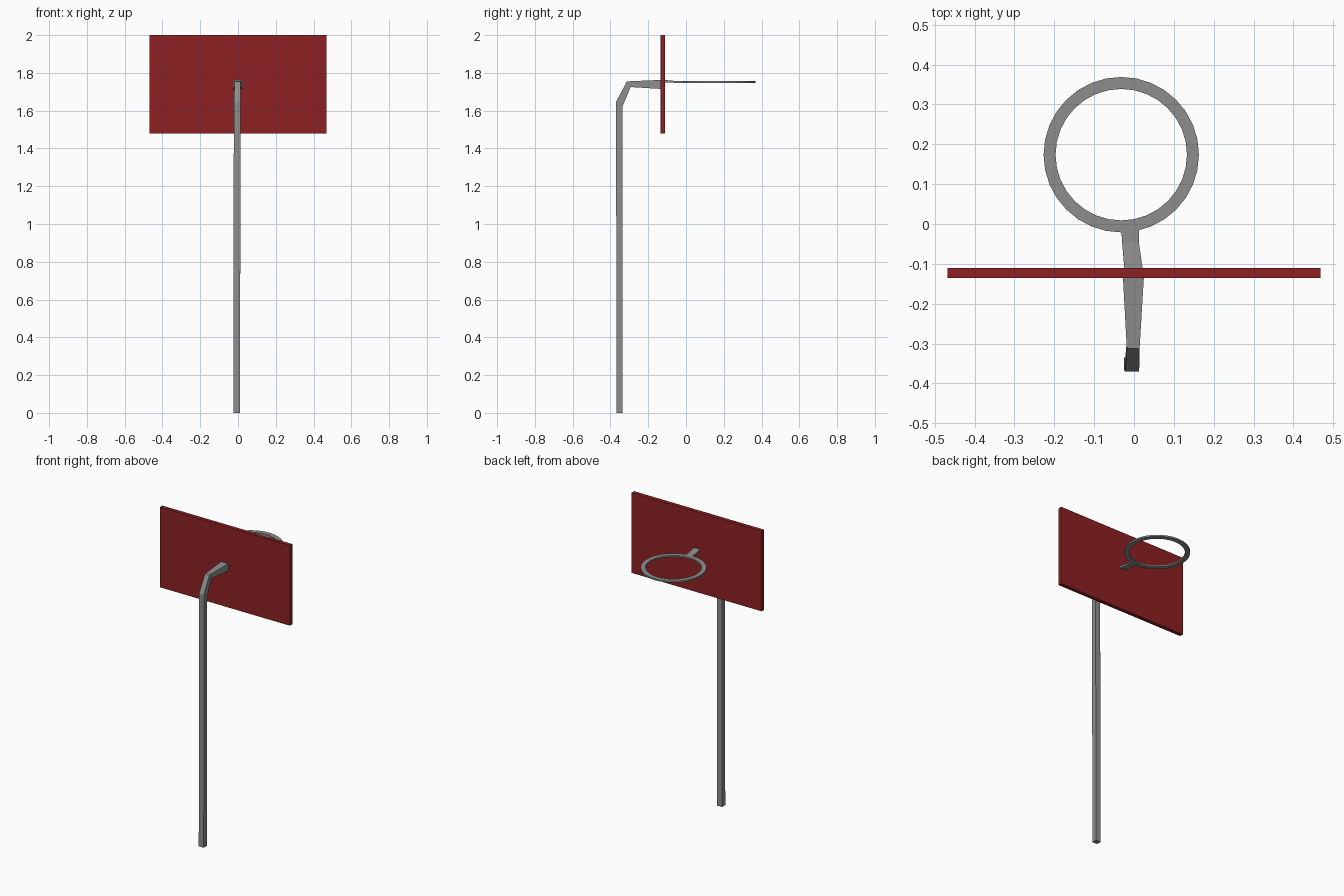
import bpy
from math import cos, sin, tau

if "Cube" in bpy.data.objects:
    bpy.data.objects.remove(bpy.data.objects["Cube"], do_unlink=True)


def material(name, rgb):
    mat = bpy.data.materials.new(name)
    mat.use_nodes = True
    mat.diffuse_color = (*rgb, 1)
    bsdf = next(n for n in mat.node_tree.nodes if n.type == "BSDF_PRINCIPLED")
    bsdf.inputs["Base Color"].default_value = (*rgb, 1)
    return mat


steel = material("grey steel", (0.27, 0.27, 0.27))
red = material("dark red", (0.27, 0.015, 0.016))


def loft(name, sections, mat, closed=False):
    """Join four-cornered sections into one flat-faced solid."""
    verts = [p for s in sections for p in s]
    count = len(sections)
    faces = []
    for i in range(count if closed else count - 1):
        a, b = 4 * i, 4 * ((i + 1) % count)
        for k in range(4):
            n = (k + 1) % 4
            faces.append((a + k, a + n, b + n, b + k))
    if not closed:
        faces += [(3, 2, 1, 0), tuple(4 * (count - 1) + k for k in range(4))]
    mesh = bpy.data.meshes.new(name)
    mesh.from_pydata(verts, [], faces)
    mesh.materials.append(mat)
    obj = bpy.data.objects.new(name, mesh)
    bpy.context.collection.objects.link(obj)
    return obj


def section(x0, x1, lower, upper):
    """Cross-section from its lower and upper (y, z) edges."""
    return [(x0, *lower), (x1, *lower), (x1, *upper), (x0, *upper)]


# Bent pole, widening towards the board
loft("pole", [
    section(-0.025, 0.011, (-0.335, 0), (-0.368, 0)),
    section(-0.022, 0.013, (-0.337, 1.62), (-0.37, 1.647)),
    section(-0.018, 0.014, (-0.293, 1.725), (-0.313, 1.755)),
    section(-0.028, 0.025, (-0.13, 1.715), (-0.13, 1.763)),
], steel)

# Backboard
loft("backboard", [
    section(x, x, (-0.135, 1.478), (-0.135, 2.0))[1:3]
    + section(x, x, (-0.11, 1.478), (-0.11, 2.0))[2:0:-1]
    for x in (0.468, -0.468)
], red)

# Bracket between board and hoop
loft("hoop_bracket", [
    section(-0.024, 0.022, (-0.115, 1.75), (-0.115, 1.763)),
    section(-0.03, 0.012, (-0.045, 1.747), (-0.045, 1.756)),
    section(-0.032, 0.012, (-0.008, 1.747), (-0.008, 1.756)),
], steel)

# Hoop
SIDES = 32
profile = [(0.165, 1.747), (0.165, 1.757), (0.195, 1.757), (0.195, 1.747)]
loft("hoop", [
    [(-0.032 + r * cos(a), 0.174 + r * sin(a), z) for r, z in profile]
    for a in (tau * i / SIDES for i in range(SIDES))
], steel, closed=True)

# Make every face point outwards
import bmesh
for name in ("pole", "backboard", "hoop_bracket", "hoop"):
    mesh = bpy.data.objects[name].data
    bm = bmesh.new()
    bm.from_mesh(mesh)
    bmesh.ops.recalc_face_normals(bm, faces=bm.faces)
    bm.to_mesh(mesh)
    bm.free()
